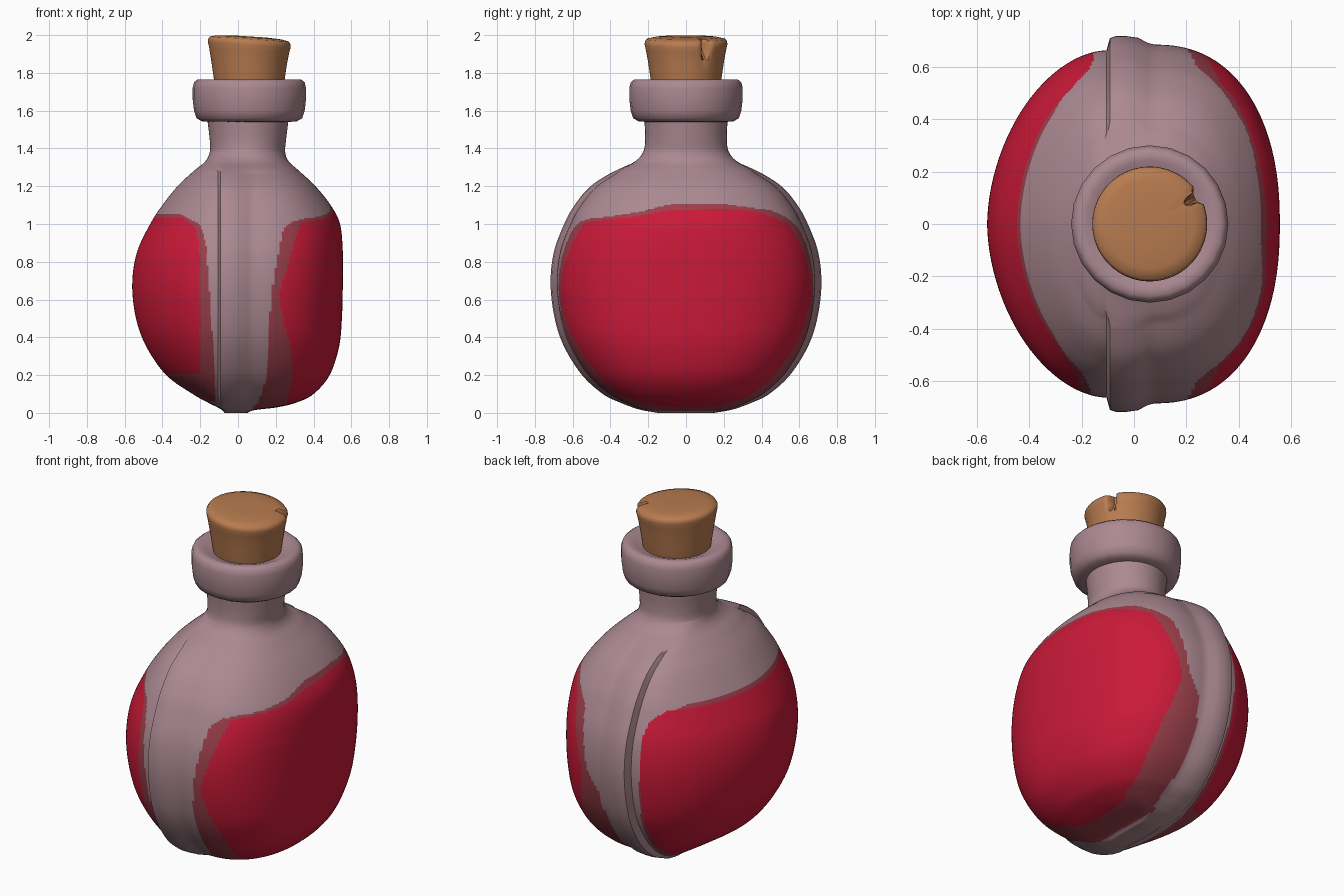
import bpy
from math import sin, cos, pi, radians, atan2

old = bpy.data.objects.get("Cube")
if old:
    bpy.data.objects.remove(old, do_unlink=True)

AXIS_X = 0.06  # neck, lip and cork share this axis


def material(name, rgb):
    m = bpy.data.materials.new(name)
    m.use_nodes = True
    m.diffuse_color = (*rgb, 1)
    bsdf = next(n for n in m.node_tree.nodes if n.type == 'BSDF_PRINCIPLED')
    bsdf.inputs["Base Color"].default_value = (*rgb, 1)
    bsdf.inputs["Roughness"].default_value = 0.7
    return m


glass = material("mauve_glass", (0.41, 0.25, 0.285))
liquid = material("red_liquid", (0.6, 0.01, 0.04))
fringe = material("dusty_red_edge", (0.33, 0.05, 0.07))
cork_brown = material("cork_brown", (0.48, 0.20, 0.08))


def loft(name, rings, mats, rule=None, angle=40):
    """Skin a stack of counter-clockwise rings and cap both ends."""
    n = len(rings[0])
    verts = [p for ring in rings for p in ring]
    faces = [(i * n + j, i * n + (j + 1) % n, (i + 1) * n + (j + 1) % n, (i + 1) * n + j)
             for i in range(len(rings) - 1) for j in range(n)]
    faces.append(tuple(reversed(range(n))))
    faces.append(tuple(range(len(verts) - n, len(verts))))
    mesh = bpy.data.meshes.new(name)
    mesh.from_pydata(verts, [], faces)
    for m in mats:
        mesh.materials.append(m)
    if rule:
        for f in mesh.polygons:
            f.material_index = rule(*f.center)
    obj = bpy.data.objects.new(name, mesh)
    bpy.context.collection.objects.link(obj)
    bpy.ops.object.select_all(action='DESELECT')
    obj.select_set(True)
    bpy.context.view_layer.objects.active = obj
    bpy.ops.object.shade_smooth_by_angle(angle=radians(angle))


def clamp(v):
    return max(0.0, min(1.0, v))


def lookup(table, v):
    """Piecewise linear value from (key, value) pairs with rising keys."""
    if v <= table[0][0]:
        return table[0][1]
    for (k0, a), (k1, b) in zip(table, table[1:]):
        if v <= k1:
            return a + (b - a) * (v - k0) / (k1 - k0)
    return table[-1][1]


def smooth_path(keys, steps):
    """Catmull-Rom curve through the key tuples."""
    pts = [keys[0]] + keys + [keys[-1]]
    out = []
    for a, b, c, d in zip(pts, pts[1:], pts[2:], pts[3:]):
        for s in range(steps):
            t = s / steps
            out.append([0.5 * (2 * q + (r - p) * t + (2 * p - 5 * q + 4 * r - u) * t * t
                               + (3 * q - p - 3 * r + u) * t ** 3)
                        for p, q, r, u in zip(a, b, c, d)])
    return out + [keys[-1]]


# Bottle body and neck: height, left extent, right extent, half depth
SECTIONS = [
    (0, -.07, .05, .15), (.015, -.085, .09, .235), (.03, -.11, .21, .285),
    (.055, -.16, .31, .35), (.1, -.24, .40, .44), (.2, -.38, .485, .55),
    (.35, -.485, .535, .645), (.5, -.54, .55, .695), (.68, -.56, .555, .717),
    (.85, -.535, .555, .70), (1, -.465, .54, .645), (1.1, -.40, .49, .59),
    (1.2, -.32, .41, .505), (1.28, -.235, .325, .38), (1.33, -.175, .27, .275),
    (1.38, -.15, .25, .228), (1.45, -.15, .255, .216), (1.57, -.165, .27, .222)]

# Raised seam band across the middle, from its soft edge to its crease
BAND = [(0, .4), (.15, .52), (.35, .88), (.6, 1), (.8, 1), (.93, .85), (1, 0)]
CAP = 56


def body_ring(z, xl, xr, b):
    bump = 0.055 * clamp((1.38 - z) / 0.12) * clamp(b / 0.4)
    right_y, left_y = b - 0.6 * bump, b - bump
    sr, sl = min(.08, xr - .01), max(-.105, xl + .01)
    half = []  # (x, y, angle on the round neck)
    for i in range(CAP):
        t = pi / 2 * i / CAP
        half.append((sr + (xr - sr) * cos(t) ** .88, right_y * sin(t) ** .88, 80 * i / CAP))
    for f, h in BAND:
        half.append((sr + (sl - sr) * f, left_y + bump * h, 80 + 55 * f))
    for i in range(1, CAP + 1):
        t = pi / 2 * i / CAP
        half.append((sl + (xl - sl) * sin(t) ** 1.1, left_y * abs(cos(t)) ** 1.1,
                     135 + 45 * i / CAP))
    # Blend the flattened body into a round neck
    w = clamp((z - 1.27) / 0.11)
    c, r = (xl + xr) / 2, (xr - xl) / 2
    pts = []
    for x, y, a in half:
        a = radians(a)
        pts.append((x + (c + r * cos(a) - x) * w, y + (b * sin(a) - y) * w, z))
    return pts + [(x, -y, z) for x, y, z in reversed(pts[1:-1])]


# Surface line of the liquid on the right, by depth, and inner borders by height
RIGHT_TOP = [(-.6, .99), (-.5, 1.015), (-.25, 1.04), (-.1, 1.07), (.2, 1.08),
             (.5, 1.055), (.6, 1.01)]
RIGHT_RED = [(.02, .2), (.06, .26), (.2, .29), (.35, .28), (.45, .25), (.62, .215),
             (.9, .30), (1, .33), (1.07, .45)]
RIGHT_EDGE = [(.02, .07), (.06, .11), (.2, .155), (.4, .16), (.65, .18), (.88, .22),
              (.97, .24), (1.03, .31), (1.1, .42)]
LEFT_RED = [(.2, .2), (.9, .205), (.98, .225), (1.04, .3)]
LEFT_EDGE = [(.1, .12), (.4, .135), (.9, .17), (1, .2), (1.05, .3)]


def liquid_rule(x, y, z):
    back = y > 0
    if x > 0:
        top = lookup(RIGHT_TOP, y)
        if z < top and x > lookup(RIGHT_RED, z):
            return 1
        rim = top + 0.015 + 0.022 * clamp(1 - abs(y) / 0.4)
        spread = 0.07 * clamp((0.65 - z) / 0.15) * clamp(z / 0.2) * back
        return 2 if z < rim and x > lookup(RIGHT_EDGE, z) - spread else 0
    floor = 0.21 - 0.13 * clamp((y - 0.1) / 0.2)
    if floor < z < 1.03 and -x > lookup(LEFT_RED, z) - 0.05 * back:
        return 1
    return 2 if 0.06 < z < 1.05 and -x > lookup(LEFT_EDGE, z) else 0


loft("bottle_body", [body_ring(*s) for s in smooth_path(SECTIONS, 14)],
     [glass, liquid, fringe], liquid_rule, 50)


def lathe_ring(r, z, n):
    return [(AXIS_X + r * cos(2 * pi * j / n), r * sin(2 * pi * j / n), z) for j in range(n)]


# Thick rolled lip, dished toward the cork
LIP = [(.20, 1.54), (.25, 1.543), (.28, 1.56), (.293, 1.60), (.30, 1.66), (.30, 1.72),
       (.293, 1.75), (.275, 1.765), (.245, 1.763), (.215, 1.752), (.17, 1.735)]
loft("bottle_lip", [lathe_ring(r, z, 24) for r, z in LIP], [glass], angle=60)

# Tapered cork with a slanted, gently domed top and a split in its edge
CORK = [(.175, 1.70), (.185, 1.75), (.195, 1.82), (.203, 1.87), (.212, 1.92),
        (.219, 1.95), (.218, 1.965), (.209, 1.979), (.17, 1.988), (.09, 1.993)]
SPLIT_ANGLE = radians(30)


def cork_ring(r, z):
    ring = []
    for x, y, _ in lathe_ring(r, z, 90):
        off = abs(atan2(y, x - AXIS_X) - SPLIT_ANGLE)
        depth = 0.09 * clamp(1 - off / 0.13) * clamp((z - 1.84) / 0.1)
        cut = min(1, (0.219 - depth) / r)
        slant = -0.065 * (x - AXIS_X) * clamp((z - 1.85) / 0.1)
        ring.append((AXIS_X + (x - AXIS_X) * cut, y * cut, z + slant))
    return ring


loft("cork", [cork_ring(r, z) for r, z in CORK], [cork_brown], angle=50)
